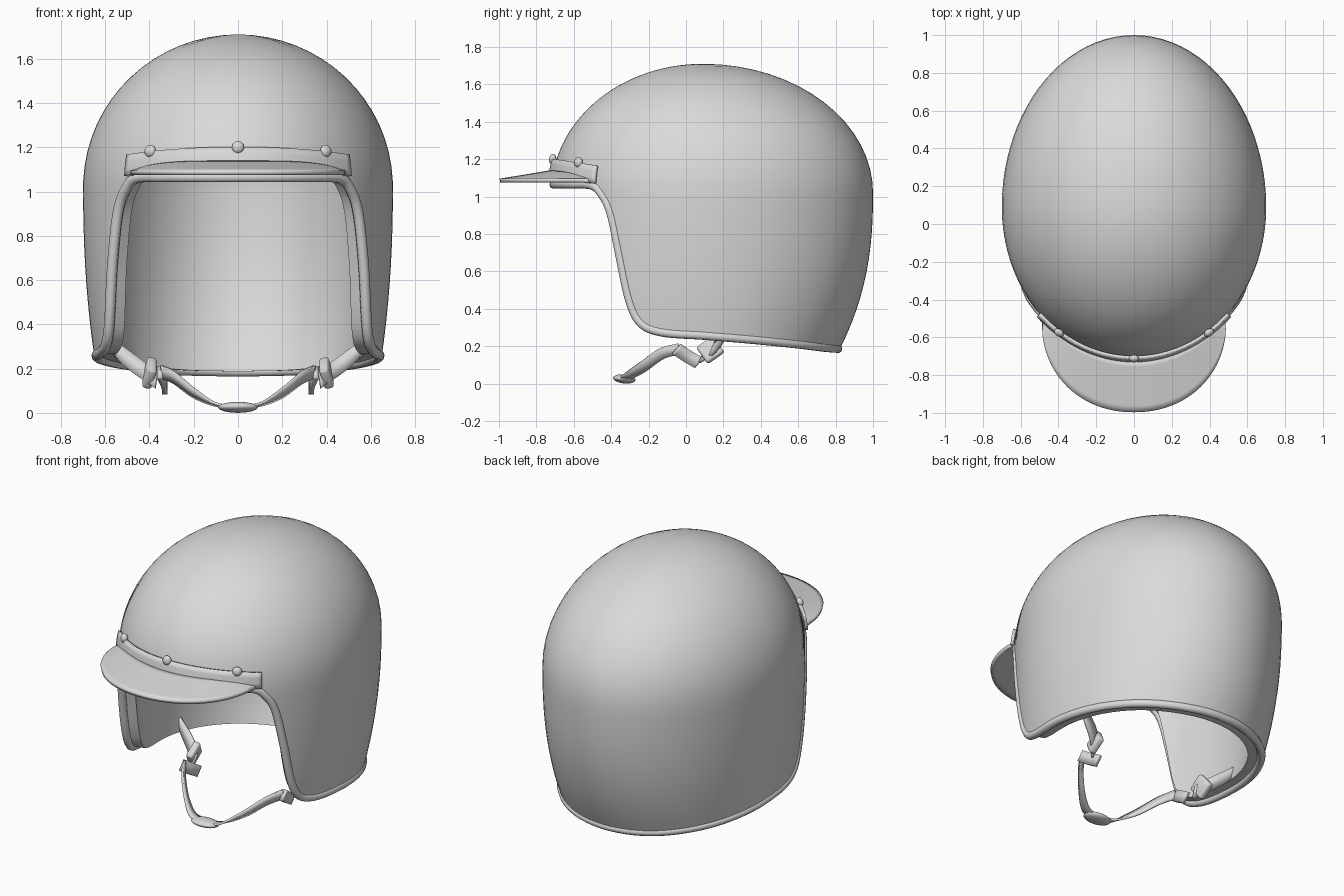
import bpy, bmesh, math
from math import sin, cos, asin, radians, pi
from mathutils import Vector, Matrix

if "Cube" in bpy.data.objects:
    bpy.data.objects.remove(bpy.data.objects["Cube"], do_unlink=True)

grey = bpy.data.materials.new("plain grey")
grey.use_nodes = True
grey.diffuse_color = (0.7, 0.7, 0.7, 1)
grey.node_tree.nodes["Principled BSDF"].inputs["Base Color"].default_value = (0.7, 0.7, 0.7, 1)

MID_Z, DOME, CENTRE_Y = 1.02, 0.69, 0.09


def finish(ob, mirror=False, thick=0, angle=40):
    """Material, modifiers and smooth shading for one part."""
    ob.data.materials.append(grey)
    if mirror:
        m = ob.modifiers.new("mirror", 'MIRROR')
        m.use_clip = True
    if thick:
        s = ob.modifiers.new("thickness", 'SOLIDIFY')
        s.thickness, s.offset = thick, 0
    bpy.ops.object.select_all(action='DESELECT')
    ob.select_set(True)
    bpy.context.view_layer.objects.active = ob
    bpy.ops.object.shade_smooth_by_angle(angle=radians(angle))
    return ob


def from_bmesh(name, bm):
    bmesh.ops.recalc_face_normals(bm, faces=bm.faces)
    me = bpy.data.meshes.new(name)
    bm.to_mesh(me)
    bm.free()
    ob = bpy.data.objects.new(name, me)
    bpy.context.collection.objects.link(ob)
    return ob


def grid(name, rows, **kw):
    """Quad sheet through rows of points."""
    bm = bmesh.new()
    vs = [[bm.verts.new(p) for p in row] for row in rows]
    for a, b in zip(vs, vs[1:]):
        for i in range(len(a) - 1):
            bm.faces.new((a[i], a[i + 1], b[i + 1], b[i]))
    bmesh.ops.remove_doubles(bm, verts=bm.verts, dist=0.0005)
    return finish(from_bmesh(name, bm), **kw)


def spline(points, steps):
    """Smooth path through the points (any dimension)."""
    p = [Vector(q) for q in points]
    p = [p[0] * 2 - p[1]] + p + [p[-1] * 2 - p[-2]]
    out = []
    for a, b, c, d in zip(p, p[1:], p[2:], p[3:]):
        for k in range(steps):
            t = k / steps
            out.append(b + (c - a) * (t / 2) + (a * 2 - b * 5 + c * 4 - d) * (t * t / 2)
                       + (b * 3 - a - c * 3 + d) * (t ** 3 / 2))
    return out + [p[-2]]


def latitude(z, inset=0):
    u = (z - MID_Z) / (DOME - inset)
    return asin(min(u, 1)) if u > 0 else u


def surface(theta, q, inset=0):
    """Point on the helmet: theta round from front (-90) to back (90), q is latitude."""
    width, front, back = 0.70, 0.81, 0.91
    if q > 0:
        k, z = cos(q), MID_Z + (DOME - inset) * sin(q)
    else:
        k, z = 1, MID_Z + (DOME - inset) * q
        v = (MID_Z - z) / 0.84
        width -= 0.062 * v ** 2.2
        front += 0.03 * v ** 2
        back -= 0.18 * v ** 2.4
    depth = back if theta > 0 else front
    return Vector(((width - inset) * k * cos(theta),
                   CENTRE_Y + (depth - inset) * k * sin(theta), z))


def on_shell(degrees, z, inset=0):
    return surface(radians(degrees), latitude(z, inset), inset)


# Rim of the shell, as angle and height, from brow to nape
rim = spline([(-90, 1.065), (-75, 1.065), (-60, 1.065), (-48, 1.06), (-42.5, 1.01),
              (-38, 0.91), (-33.7, 0.69), (-29, 0.45), (-24, 0.325), (-15.5, 0.275),
              (0, 0.258), (17, 0.24), (40, 0.215), (65, 0.193), (90, 0.187)], 6)

# Thick open-face shell: outer dome, rim edge, inner dome
LINER, ROWS = 0.09, 28
rows = []
for inset in (0, LINER):
    layer = []
    for r in range(ROWS + 1):
        row = []
        for angle, z in rim:
            q0 = latitude(z, inset)
            row.append(surface(radians(angle), pi / 2 + (q0 - pi / 2) * r / ROWS, inset))
        layer.append(row)
    rows += layer if inset == 0 else layer[::-1]
grid("helmet_shell", rows, mirror=True)

# Rubber edging round the rim
half = [on_shell(a, z, 0.012) for a, z in rim]
loop = half + [Vector((-p.x, p.y, p.z)) for p in half[-2:0:-1]]
cu = bpy.data.curves.new("rim_edging", 'CURVE')
cu.dimensions = '3D'
cu.bevel_depth, cu.bevel_resolution = 0.024, 3
sp = cu.splines.new('POLY')
sp.points.add(len(loop) - 1)
sp.use_cyclic_u = True
for pt, co in zip(sp.points, loop):
    pt.co = (*co, 1)
edging = bpy.data.objects.new("rim_edging", cu)
bpy.context.collection.objects.link(edging)
bpy.ops.object.select_all(action='DESELECT')
edging.select_set(True)
bpy.context.view_layer.objects.active = edging
bpy.ops.object.convert(target='MESH')
finish(bpy.context.view_layer.objects.active, angle=60)

# Visor mounting band and sun peak
across = [i / 24 - 1 for i in range(49)]
band = []
for k in range(4):
    band.append([on_shell(-90 + 45.5 * t,
                          (1.115 - 0.045 * t * t) * (1 - k / 3) + (1.2 - 0.035 * t * t) * k / 3,
                          -0.014) for t in across])
grid("visor_band", band, thick=0.018)

peak = []
for k in range(9):
    f = k / 8
    row = []
    for t in across:
        inner = on_shell(-90 + 43 * t, 1.08 + 0.05 * (1 - t ** 4), -0.012)
        a = t * pi / 2
        outer = Vector((0.485 * math.copysign(abs(sin(a)) ** 0.95, t),
                        -0.525 - 0.47 * cos(a) ** 0.95 if abs(t) < 1 else -0.525, 1.085))
        row.append(inner.lerp(outer, f))
    peak.append(row)
grid("visor_peak", peak, thick=0.022)

# Snap studs
for name, angle, z in (("right", -124.5, 1.183), ("centre", -90, 1.2), ("left", -55.5, 1.183)):
    p = on_shell(angle, z, -0.02)
    normal = Vector((cos(radians(angle)), sin(radians(angle)), 0.15))
    bm = bmesh.new()
    bmesh.ops.create_uvsphere(
        bm, u_segments=20, v_segments=12, radius=0.028,
        matrix=Matrix.Translation(p) @ normal.to_track_quat('Z', 'Y').to_matrix().to_4x4()
        @ Matrix.Diagonal((1, 1, 0.7, 1)))
    finish(from_bmesh("snap_stud_" + name, bm))


def strap(name, path, width, thick):
    """Flat strap; each point holds a position and a width direction."""
    pts = spline(path, 8)
    sides = [[Vector(p[:3]) + Vector(p[3:]).normalized() * s for p in pts]
             for s in (-width / 2, width / 2)]
    grid(name, sides, mirror=True, thick=thick)


# Chin strap, buckle tab and anchor strap, both sides
strap("chin_strap", [(0, -0.33, 0.03, 0, -1, 0), (0.1, -0.31, 0.038, 0, -1, 0.15),
                     (0.2, -0.23, 0.09, 0, -0.7, 0.6), (0.29, -0.13, 0.16, 0, -0.5, 0.85),
                     (0.345, -0.04, 0.185, 0, -0.1, 1)], 0.06, 0.012)
strap("buckle_tab", [(0.355, -0.05, 0.185, 0, 0.6, 0.7), (0.335, 0.01, 0.145, 0, 0.6, 0.7),
                     (0.33, 0.07, 0.11, 0, 0.6, 0.7)], 0.07, 0.025)
strap("anchor_strap", [(0.37, 0.09, 0.15, -0.1, 0.4, 0.8), (0.44, 0.16, 0.20, -0.1, 0.3, 0.8),
                       (0.52, 0.2, 0.26, 0, 0.2, 1), (0.585, 0.22, 0.32, 0.3, 0.1, 1)],
      0.085, 0.014)

bm = bmesh.new()
bmesh.ops.create_cube(bm, size=1, matrix=Matrix.Translation((0.40, 0.13, 0.18))
                      @ Matrix.Rotation(radians(35), 4, 'X') @ Matrix.Rotation(radians(-15), 4, 'Y')
                      @ Matrix.Diagonal((0.045, 0.11, 0.11, 1)))
bmesh.ops.bevel(bm, geom=bm.edges[:], offset=0.015, segments=3, affect='EDGES', profile=0.5)
finish(from_bmesh("strap_buckle", bm), mirror=True)

# Chin pad
bm = bmesh.new()
bmesh.ops.create_uvsphere(bm, u_segments=28, v_segments=14, radius=1,
                          matrix=Matrix.Translation((0, -0.33, 0.025))
                          @ Matrix.Rotation(radians(-6), 4, 'X')
                          @ Matrix.Diagonal((0.09, 0.06, 0.024, 1)))
finish(from_bmesh("chin_pad", bm))
